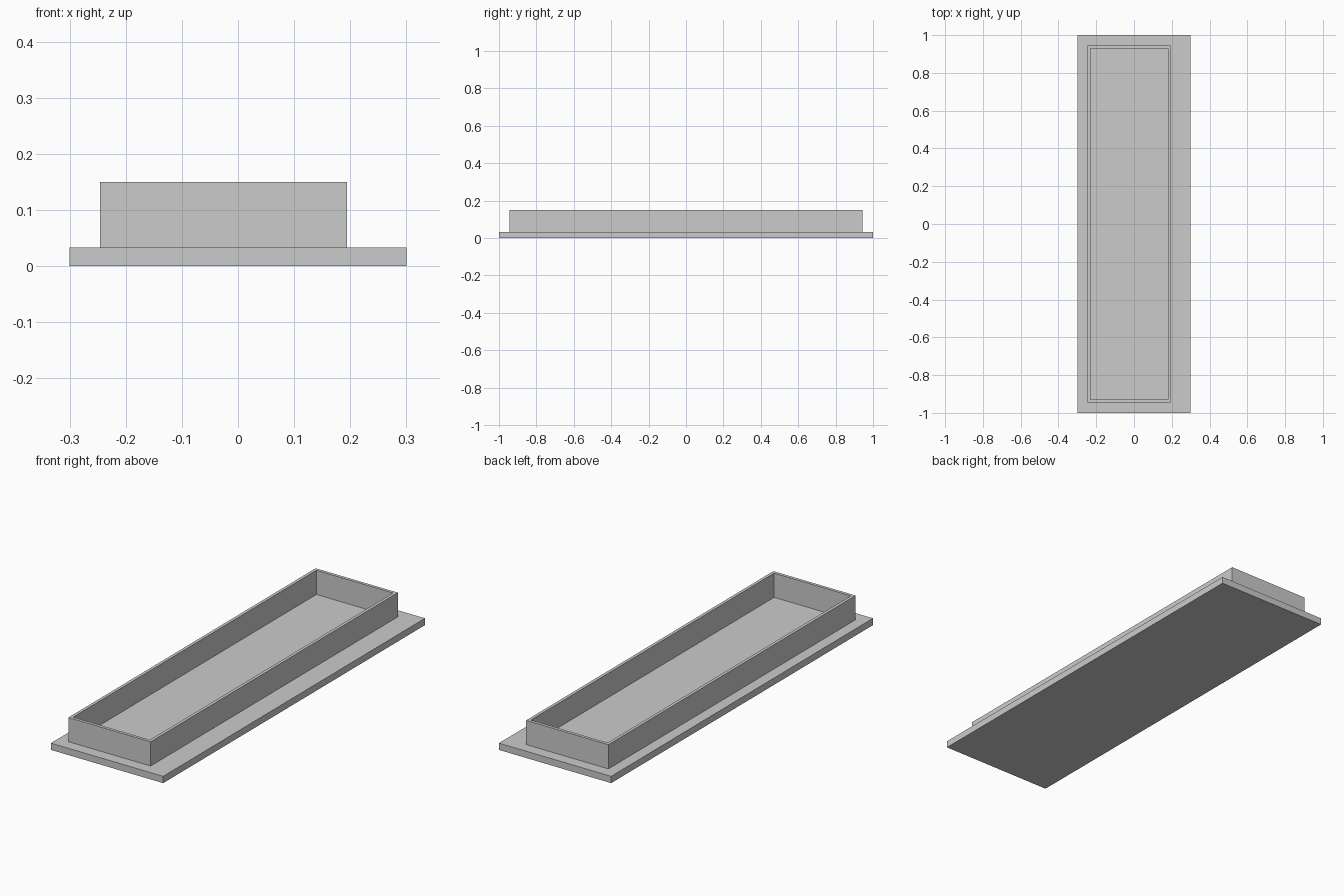
import bpy
import bmesh
from mathutils import Matrix, Vector

cube = bpy.data.objects.get("Cube")
if cube:
    bpy.data.objects.remove(cube, do_unlink=True)

PLATE_TOP = 0.033
RIM_TOP = 0.15
WALL = 0.015

grey = bpy.data.materials.new("plain grey")
grey.use_nodes = True
colour = (0.6, 0.6, 0.6, 1)
grey.diffuse_color = colour
grey.node_tree.nodes["Principled BSDF"].inputs["Base Color"].default_value = colour


def add_object(name, bm):
    bmesh.ops.recalc_face_normals(bm, faces=bm.faces)
    mesh = bpy.data.meshes.new(name)
    bm.to_mesh(mesh)
    bm.free()
    mesh.materials.append(grey)
    obj = bpy.data.objects.new(name, mesh)
    bpy.context.collection.objects.link(obj)


# Base plate: a thin flat slab
bm = bmesh.new()
bmesh.ops.create_cube(bm, size=1, matrix=Matrix.LocRotScale(
    Vector((0, 0, PLATE_TOP / 2)), None, Vector((0.6, 2, PLATE_TOP))))
add_object("base_plate", bm)

# Raised rim: an open rectangular wall, set off-centre on the plate
x0, x1, y = -0.246, 0.194, 0.944
bm = bmesh.new()
outer = [(x0, -y), (x1, -y), (x1, y), (x0, y)]
inner = [(x0 + WALL, WALL - y), (x1 - WALL, WALL - y),
         (x1 - WALL, y - WALL), (x0 + WALL, y - WALL)]
loops = [[bm.verts.new((px, py, z)) for px, py in ring]
         for ring, z in ((outer, PLATE_TOP), (outer, RIM_TOP),
                         (inner, RIM_TOP), (inner, PLATE_TOP))]
for a, b in zip(loops, loops[1:] + loops[:1]):
    for i in range(4):
        j = (i + 1) % 4
        bm.faces.new((a[i], a[j], b[j], b[i]))
add_object("raised_rim", bm)
